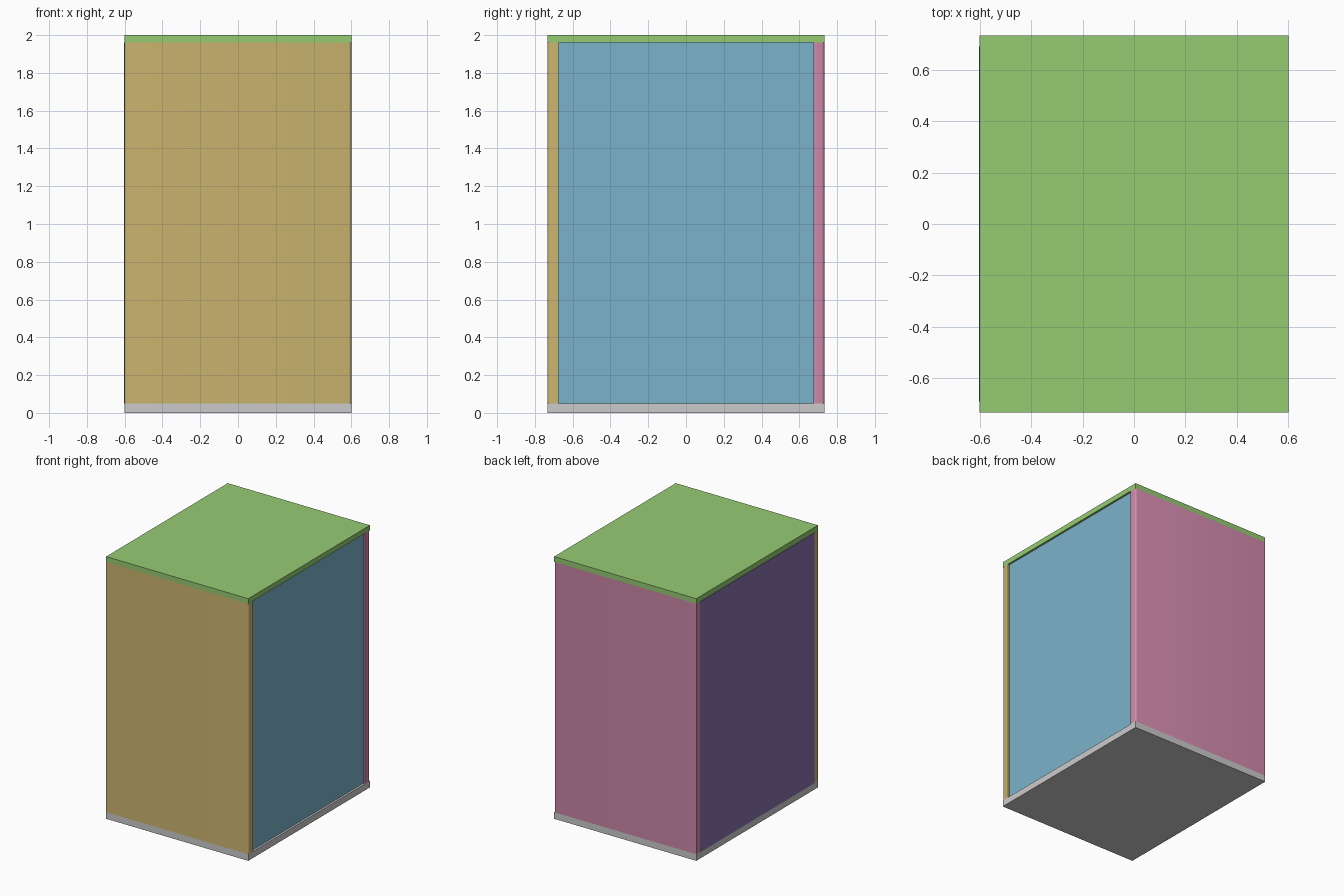
import bpy, bmesh

if "Cube" in bpy.data.objects:
    bpy.data.objects.remove(bpy.data.objects["Cube"])


def panel(name, lo, hi, color=None, round_edge=None, radius=0.015):
    """Box from corner lo to corner hi; round_edge=(x, y) softens one vertical edge."""
    bm = bmesh.new()
    bmesh.ops.create_cube(bm, size=1)
    for v in bm.verts:
        v.co = [lo[i] + (v.co[i] + 0.5) * (hi[i] - lo[i]) for i in range(3)]
    if round_edge:
        edges = [e for e in bm.edges if all(
            abs(v.co.x - round_edge[0]) < 1e-4 and abs(v.co.y - round_edge[1]) < 1e-4
            for v in e.verts)]
        bmesh.ops.bevel(bm, geom=edges, offset=radius, segments=3,
                        profile=0.5, affect='EDGES')
    me = bpy.data.meshes.new(name)
    bm.to_mesh(me)
    bm.free()
    ob = bpy.data.objects.new(name, me)
    bpy.context.collection.objects.link(ob)
    if color:
        mat = bpy.data.materials.new(name + "_paint")
        mat.diffuse_color = (*color, 1)
        mat.use_nodes = True
        mat.node_tree.nodes["Principled BSDF"].inputs["Base Color"].default_value = mat.diffuse_color
        me.materials.append(mat)
    if round_edge:
        bpy.ops.object.select_all(action='DESELECT')
        ob.select_set(True)
        bpy.context.view_layer.objects.active = ob
        bpy.ops.object.shade_smooth_by_angle()
    return ob


X, Y = 0.6, 0.733        # half width and half depth
Z0, Z1 = 0.05, 1.96      # top of base, underside of lid
T = 0.057                # wall thickness

# Base and lid slabs
panel("base", (-X, -Y, 0), (X, Y, Z0))
panel("lid", (-X, -Y, Z1), (X, Y, 2), (0.30, 0.60, 0.17))

# Front and back walls
panel("front_wall", (-X, -Y, Z0), (X, -Y + T, Z1), (0.60, 0.46, 0.16), (X, -Y))
panel("back_wall", (-X, Y - T, Z0), (X, Y, Z1), (0.62, 0.25, 0.40), (X, Y))

# Right wall sits slightly recessed, left wall slightly proud
panel("right_wall", (X - 0.065, -Y + T, Z0), (X - 0.015, Y - T, Z1), (0.20, 0.45, 0.60))
panel("left_wall", (-X - 0.003, -0.69, Z0), (-X + 0.05, 0.69, Z1), (0.24, 0.17, 0.42))
